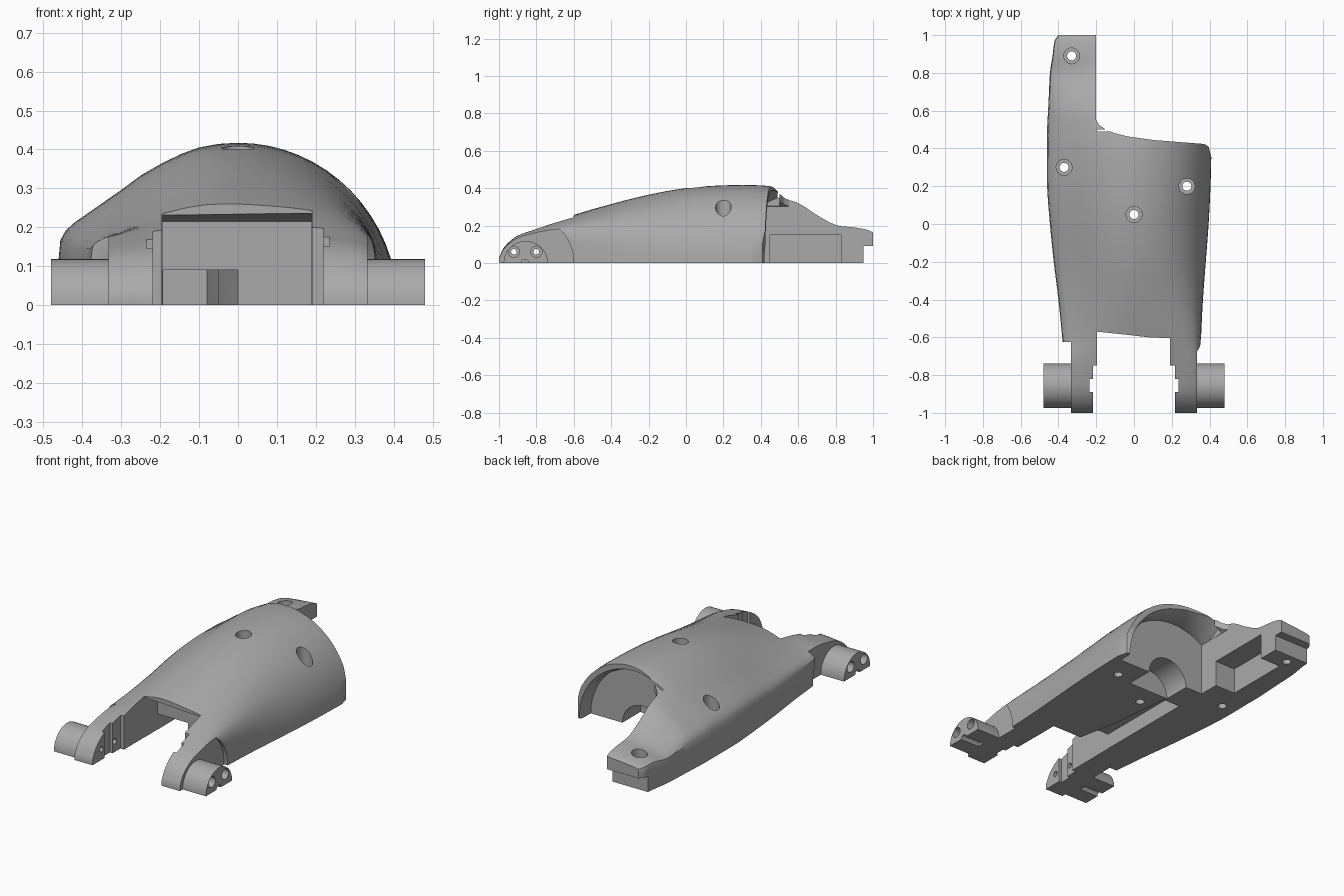
import bpy, bmesh, math

if "Cube" in bpy.data.objects:
    bpy.data.objects.remove(bpy.data.objects["Cube"], do_unlink=True)

grey = bpy.data.materials.new("plain_grey")
grey.use_nodes = True
grey.diffuse_color = (0.4, 0.4, 0.4, 1)
grey.node_tree.nodes["Principled BSDF"].inputs["Base Color"].default_value = (0.4, 0.4, 0.4, 1)


def finish(name, bm):
    bmesh.ops.recalc_face_normals(bm, faces=bm.faces)
    mesh = bpy.data.meshes.new(name)
    bm.to_mesh(mesh)
    bm.free()
    mesh.materials.append(grey)
    ob = bpy.data.objects.new(name, mesh)
    bpy.context.collection.objects.link(ob)
    return ob


def prism(name, pts, axis, lo, hi, far_pts=None):
    """Extrude a 2D outline along one axis, optionally to a different far outline."""
    place = {"x": lambda p, t: (t, p[0], p[1]),
             "y": lambda p, t: (p[0], t, p[1]),
             "z": lambda p, t: (p[0], p[1], t)}[axis]
    bm = bmesh.new()
    a = [bm.verts.new(place(p, lo)) for p in pts]
    b = [bm.verts.new(place(p, hi)) for p in far_pts or pts]
    bm.faces.new(a)
    bm.faces.new(b)
    for i in range(len(pts)):
        j = (i + 1) % len(pts)
        bm.faces.new((a[i], a[j], b[j], b[i]))
    return finish(name, bm)


def arc(cx, cy, rx, ry=None, turn=2 * math.pi, n=32):
    ry = ry or rx
    count = n if turn > 6 else n + 1
    return [(cx + rx * math.cos(turn * i / n), cy + ry * math.sin(turn * i / n))
            for i in range(count)]


def arch(rx, rz, wall=-.2, n=48):
    """Half ellipse standing on the base, cut off by an upright wall on its -x side."""
    end = math.acos(wall / rx)
    pts = [(rx * math.cos(end * i / n), rz * math.sin(end * i / n)) for i in range(n + 1)]
    return pts + [(wall, -.1), (rx, -.1)]


def rect(x0, x1, y0, y1):
    return [(x0, y0), (x1, y0), (x1, y1), (x0, y1)]


def combine(target, other, mode="DIFFERENCE"):
    mod = target.modifiers.new("shape", "BOOLEAN")
    mod.operation = mode
    mod.solver = "EXACT"
    mod.object = other
    bpy.context.view_layer.objects.active = target
    bpy.ops.object.modifier_apply(modifier=mod.name)
    bpy.data.objects.remove(other, do_unlink=True)


def cut(*args):
    combine(body, prism("cutter", *args))


# Body stations: y, width on -x, width on +x, height, flatness power
stations = [
    (-1, .37, .35, .03, .2), (-.97, .37, .35, .09, .2), (-.9, .37, .35, .15, .2),
    (-.8, .37, .35, .187, .23), (-.7, .37, .35, .222, .35), (-.6, .38, .355, .257, .6),
    (-.4, .40, .365, .315, .85), (-.2, .425, .38, .365, 1), (0, .445, .395, .40, 1),
    (.2, .46, .405, .415, 1), (.4, .46, .41, .415, 1), (.5, .46, .41, .40, 1),
    (.6, .455, .41, .365, .9), (.7, .45, .41, .285, .7), (.8, .445, .41, .22, .5),
    (.9, .43, .41, .2, .3), (.97, .42, .41, .185, .25), (1, .40, .41, .17, .2)]
shoulder = [(1, 0), (1, .15), (1, .28), (.99, .40), (.96, .46), (.91, .51), (.8, .595),
            (.65, .71), (.54, .8), (.43, .87), (.32, .93), (.22, .97), (.11, .993)]


def smooth_station(i, t):
    """Cubic blend between neighbouring stations."""
    s0, s1 = stations[i], stations[i + 1]
    before, after = stations[max(i - 1, 0)], stations[min(i + 2, len(stations) - 1)]
    h = s1[0] - s0[0]
    out = [s0[0] + h * t]
    for k in range(1, 5):
        m0 = (s1[k] - before[k]) / (s1[0] - before[0]) * h
        m1 = (after[k] - s0[k]) / (after[0] - s0[0]) * h
        out.append((2*t**3 - 3*t**2 + 1) * s0[k] + (t**3 - 2*t**2 + t) * m0
                   + (3*t**2 - 2*t**3) * s1[k] + (t**3 - t**2) * m1)
    return out


# Lofted solid body, fuller on the +x side towards the front
bm = bmesh.new()
rings = []
steps = 4
for i in range(len(stations) - 1):
    for s in range(steps + (i == len(stations) - 2)):
        y, left, right, high, power = smooth_station(i, s / steps)
        fuller = power * (0.5 + 0.5 * min(max((y + .6) / .6, 0), 1))
        ring = [(-u * left, high * v ** power) for u, v in shoulder]
        for q in range(17):
            a = math.pi / 2 * (1 - q / 16)
            ring.append((right * math.cos(a), high * math.sin(a) ** fuller if q < 16 else 0))
        rings.append([bm.verts.new((x, y, z)) for x, z in ring])
for a, b in zip(rings, rings[1:]):
    for i in range(len(a)):
        j = (i + 1) % len(a)
        bm.faces.new((a[i], a[j], b[j], b[i]))
bm.faces.new(rings[0])
bm.faces.new(rings[-1])
body = finish("forearm_shell", bm)

# Open rear beside the long tongue
cut([(-.2, 1.2), (-.2, .55), (-.185, .525), (-.15, .5), (-.1, .48), (-.03, .463), (.1, .445),
     (.25, .433), (.37, .424), (.395, .41), (.41, .35), (.6, .35), (.6, 1.2)], "z", -.1, .6)
# Arched rear cavity with a flared rim, and motor recess
cut(arch(.37, .36), "y", .33, .7)
cut(arch(.365, .355, -.199), "y", .38, .5, arch(.41, .405, -.199))
cut(arc(.04, -.001, .13, n=48), "y", .17, .4)
# Front slot between the legs with a sloping ceiling, and cable channel
cut([(-.195, -1.1), (.19, -1.1), (.19, -.605), (.08, -.6), (-.05, -.585), (-.195, -.57)],
    "z", -.1, .6)
cut([(-1.1, -.1), (-.45, -.1), (-.45, .215), (-.6, .235), (-1.1, .235)], "x", -.194, .189)
cut([(-.193, -.6), (0, -.6), (0, -.45), (-.05, -.2), (-.08, .15), (-.193, .15)], "z", -.1, .09)
# Joint clearance and inner leg steps on both sides
for side in (-1, 1):
    cut(arc(-.86, 0, .26, n=64), "x", *sorted((side * .333, side * .6)))
    for reach, y0, y1 in ((.218, -1.1, -.75), (.235, -.89, -.82)):
        x0, x1 = sorted((side * .1, side * reach))
        cut(rect(x0, x1, y0, y1), "z", -.1, .3)
cut(rect(-.6, -.333, -1.1, -.625), "z", -.1, .4)
# Tongue pocket and end lip
cut(rect(-.33, -.15, .45, .83), "z", -.1, .15)
cut(rect(-.6, 0, .95, 1.1), "z", -.1, .09)

# Half-round hinge bosses
for side in (-1, 1):
    x0, x1 = sorted((side * .30, side * .48))
    boss = prism("hinge_boss", arc(-.857, 0, .118, turn=math.pi, n=40), "x", x0, x1)
    combine(body, boss, "UNION")
    # Counterbores on the outer ends
    x0, x1 = sorted((side * .36, side * .6))
    for y, z, r in ((-.92, .06, .03), (-.8, .06, .03), (-.86, 0, .02)):
        cut(arc(y, z, r, n=24), "x", x0, x1)
# Hinge screw holes right through
for y in (-.92, -.8):
    cut(arc(y, .06, .015, n=20), "x", -.6, .6)

# Counterbored screw holes
for x, y, floor in ((0, .05, .2), (.28, .2, .2), (-.37, .3, .1), (-.33, .89, .1)):
    cut(arc(x, y, .042), "z", floor, .6)
    cut(arc(x, y, .024, n=24), "z", -.1, .6)

bpy.ops.object.select_all(action="DESELECT")
body.select_set(True)
bpy.context.view_layer.objects.active = body
bpy.ops.object.shade_smooth_by_angle(angle=math.radians(30))
